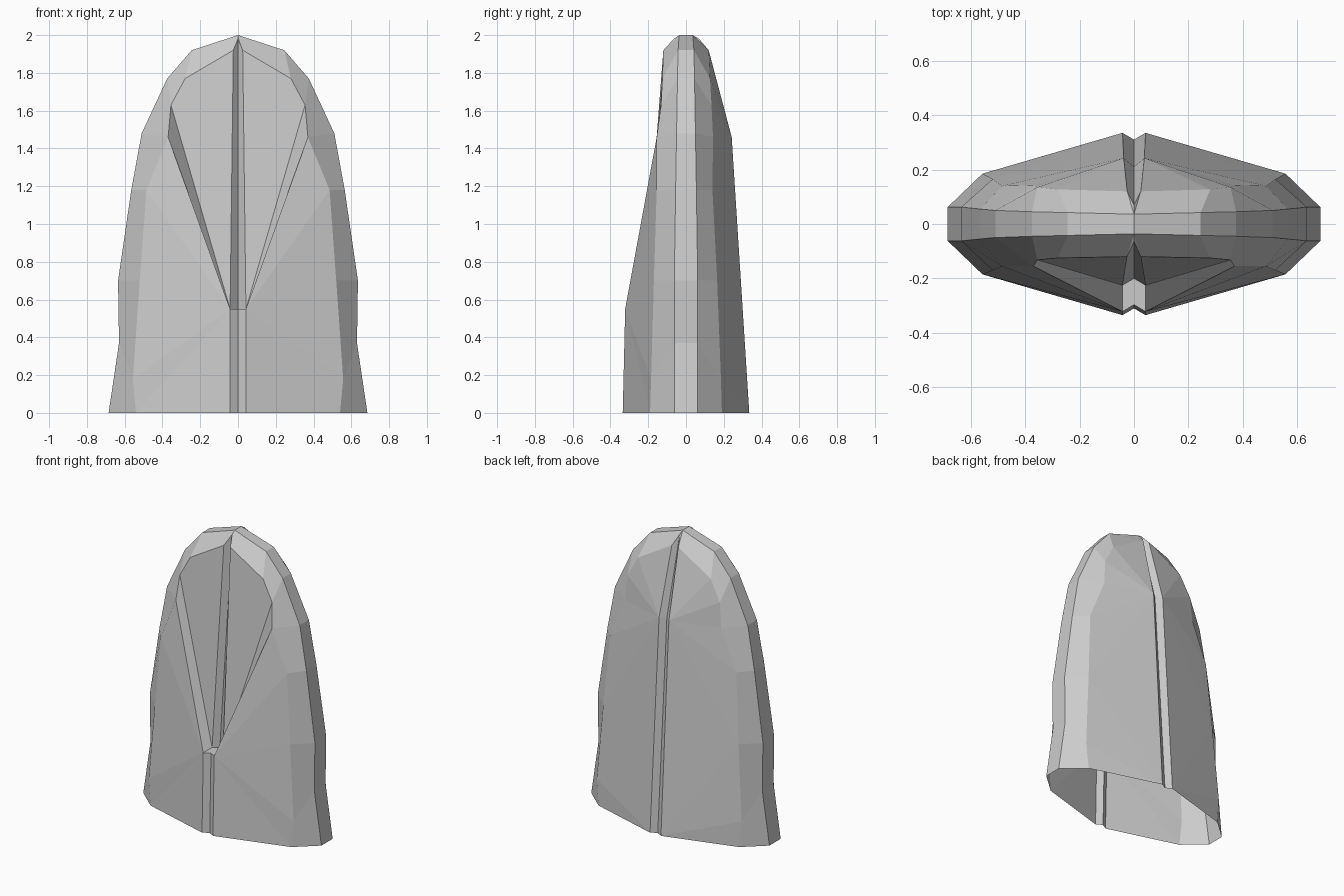
import bpy, bmesh

if "Cube" in bpy.data.objects:
    bpy.data.objects.remove(bpy.data.objects["Cube"])

# half profiles: (x, z) of the rim and of the shoulder, from base to tip
RIM = [(.685, 0), (.63, .37), (.635, .70), (.565, 1.18), (.51, 1.48), (.375, 1.77), (.245, 1.92), (0, 2)]
RIM_Y = [.062, .062, .062, .055, .05, .045, .042, .036]
SHOULDER = [(.54, 0), (.557, .18), (.52, .70), (.485, 1.18), (.37, 1.46), (.355, 1.63), (.28, 1.77), (.025, 1.92)]
FRONT_Y = [-.19, -.185, -.17, -.155, -.155, -.132, -.125, -.12]
BACK_Y = [.19, .185, .165, .14, .143, .135, .127, .12]

bm = bmesh.new()


def face(side, *points):
    verts = [bm.verts.new((x * side, y, z)) for x, y, z in points]
    bm.faces.new(verts)


def strip(side, a, b):
    for i in range(len(a) - 1):
        if a[i + 1] == b[i + 1]:
            face(side, a[i], a[i + 1], b[i])
        else:
            face(side, a[i], a[i + 1], b[i + 1], b[i])


def fan(side, hub, points):
    for p, q in zip(points, points[1:]):
        face(side, hub, p, q)


for side in (1, -1):
    # narrow rim band and bevels to the two shoulders
    rf = [(x, -y, z) for (x, z), y in zip(RIM, RIM_Y)]
    rb = [(x, y, z) for (x, z), y in zip(RIM, RIM_Y)]
    sf = [(x, y, z) for (x, z), y in zip(SHOULDER, FRONT_Y)]
    sb = [(x, y, z) for (x, z), y in zip(SHOULDER, BACK_Y)]
    strip(side, rf, rb)
    strip(side, rf, sf)
    strip(side, rb, sb)

    # front: raised lower panel, V-shaped step, sunken upper panel
    e0, e1, inner, tip = (.042, -.335, 0), (.042, -.322, .55), (.042, -.225, .55), sf[7]
    c0, c1, ci, ct = (0, -.31, 0), (0, -.297, .55), (0, -.2, .55), (0, -.065, 1.98)
    fan(side, e1, [e0] + sf[:5])
    face(side, e1, sf[4], sf[5], inner)
    fan(side, inner, sf[5:])

    # front centre groove, with a ledge at the foot of the V
    strip(side, [e0, e1, inner, tip], [c0, c1, ci, ct])
    face(side, tip, ct, rf[7])

    # back: panels and centre groove
    e0, e1, tip = (.042, .335, 0), (.038, .242, 1.46), sb[7]
    c0, c1, ct = (0, .31, 0), (0, .21, 1.46), (0, .07, 1.98)
    face(side, e0, sb[0], sb[1])
    fan(side, e0, sb[1:3])
    face(side, e0, sb[2], e1)
    fan(side, e1, sb[2:])
    strip(side, [e0, e1, tip], [c0, c1, ct])
    face(side, tip, ct, rb[7])

# weld into one open-bottomed shell
bmesh.ops.remove_doubles(bm, verts=bm.verts, dist=.001)
bmesh.ops.recalc_face_normals(bm, faces=bm.faces)
mesh = bpy.data.meshes.new("grooved_shell")
bm.to_mesh(mesh)
bm.free()
bpy.context.collection.objects.link(bpy.data.objects.new("grooved_shell", mesh))
